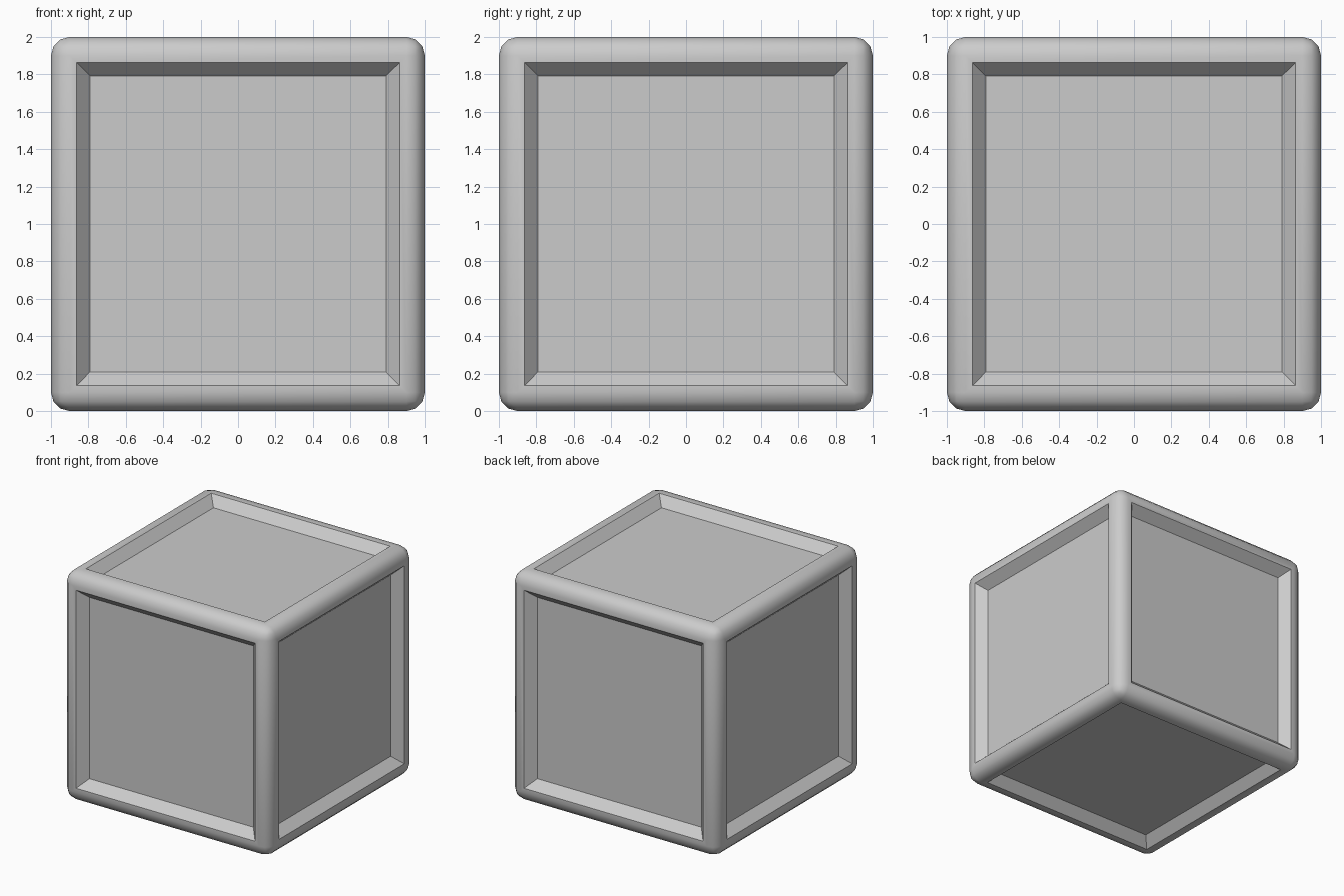
import bpy, bmesh
from mathutils import Matrix

if "Cube" in bpy.data.objects:
    bpy.data.objects.remove(bpy.data.objects["Cube"])

bm = bmesh.new()

# Rounded cube body
bmesh.ops.create_cube(bm, size=2.0, matrix=Matrix.Translation((0, 0, 1)))
bmesh.ops.bevel(bm, geom=bm.edges[:], offset=0.1, offset_type='OFFSET',
                segments=3, profile=0.5, affect='EDGES')

# Raised rim and sunken panel on each of the six sides
bm.normal_update()
panels = [f for f in bm.faces if f.calc_area() > 2.0]
bmesh.ops.inset_individual(bm, faces=panels, thickness=0.05, depth=0)
bmesh.ops.inset_individual(bm, faces=panels, thickness=0.073, depth=-0.08,
                           use_even_offset=True)
bmesh.ops.recalc_face_normals(bm, faces=bm.faces[:])

mesh = bpy.data.meshes.new("panelled_crate")
bm.to_mesh(mesh)
bm.free()
crate = bpy.data.objects.new("panelled_crate", mesh)
bpy.context.collection.objects.link(crate)

# Smooth rim, crisp panel borders
bpy.context.view_layer.objects.active = crate
crate.select_set(True)
bpy.ops.object.shade_smooth_by_angle(angle=0.61)
